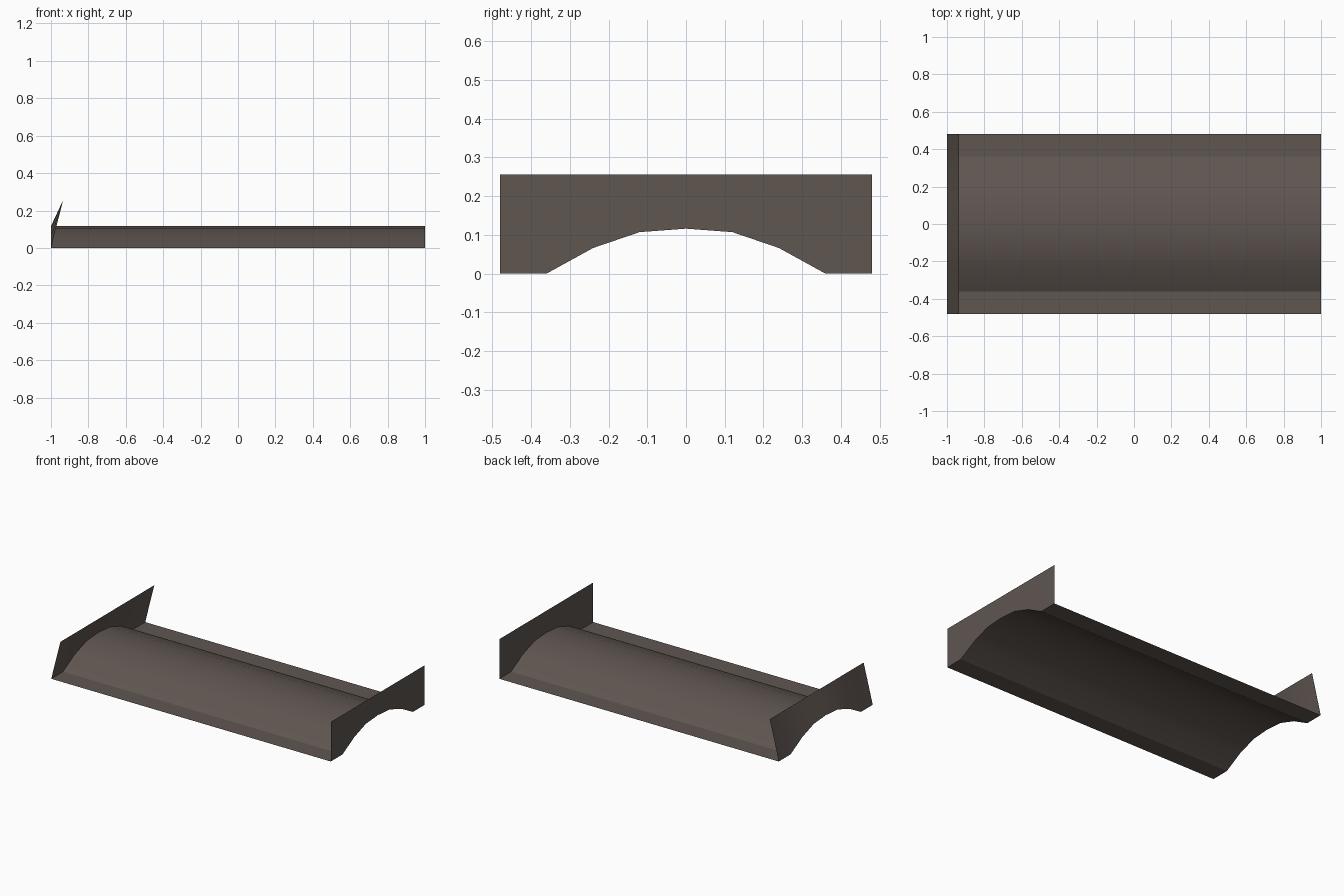
import bpy
import bmesh

if "Cube" in bpy.data.objects:
    bpy.data.objects.remove(bpy.data.objects["Cube"])

HALF = [(0.36, 0.0), (0.24, 0.066), (0.12, 0.107)]
# arched cross-section with flat side flanges, (y, z)
PROFILE = ([(-0.48, 0.0)] + [(-y, z) for y, z in HALF] + [(0.0, 0.116)]
           + HALF[::-1] + [(0.48, 0.0)])
TOP = 0.256

mat = bpy.data.materials.new("dark brown grey")
mat.diffuse_color = (0.115, 0.092, 0.081, 1.0)
mat.use_nodes = True
mat.node_tree.nodes["Principled BSDF"].inputs["Base Color"].default_value = mat.diffuse_color


def strip(name, row_a, row_b, up):
    """Single sheet ruled between two rows of points, facing direction up."""
    bm = bmesh.new()
    a = [bm.verts.new(p) for p in row_a]
    b = [bm.verts.new(p) for p in row_b]
    for i in range(len(a) - 1):
        f = bm.faces.new((a[i], a[i + 1], b[i + 1], b[i]))
        f.normal_update()
        if f.normal[up[0]] * up[1] < 0:
            f.normal_flip()
    for f in bm.faces:
        f.smooth = True
    # crease where the arch meets the flanges
    for e in bm.edges:
        if len(e.link_faces) == 2 and e.calc_face_angle() > 0.4:
            e.smooth = False
    mesh = bpy.data.meshes.new(name)
    bm.to_mesh(mesh)
    bm.free()
    mesh.materials.append(mat)
    obj = bpy.data.objects.new(name, mesh)
    bpy.context.collection.objects.link(obj)
    return obj


def section(x):
    return [(x, y, z) for y, z in PROFILE]


def straight(x):
    return [(x, y, TOP) for y, _ in PROFILE]


# arched deck
strip("arched_deck", section(-1.0), section(1.0), (2, 1))
# upright end plate and inward-leaning end plate
strip("right_end_plate", section(1.0), straight(1.0), (0, 1))
strip("left_end_plate", section(-1.0), straight(-0.935), (0, -1))
